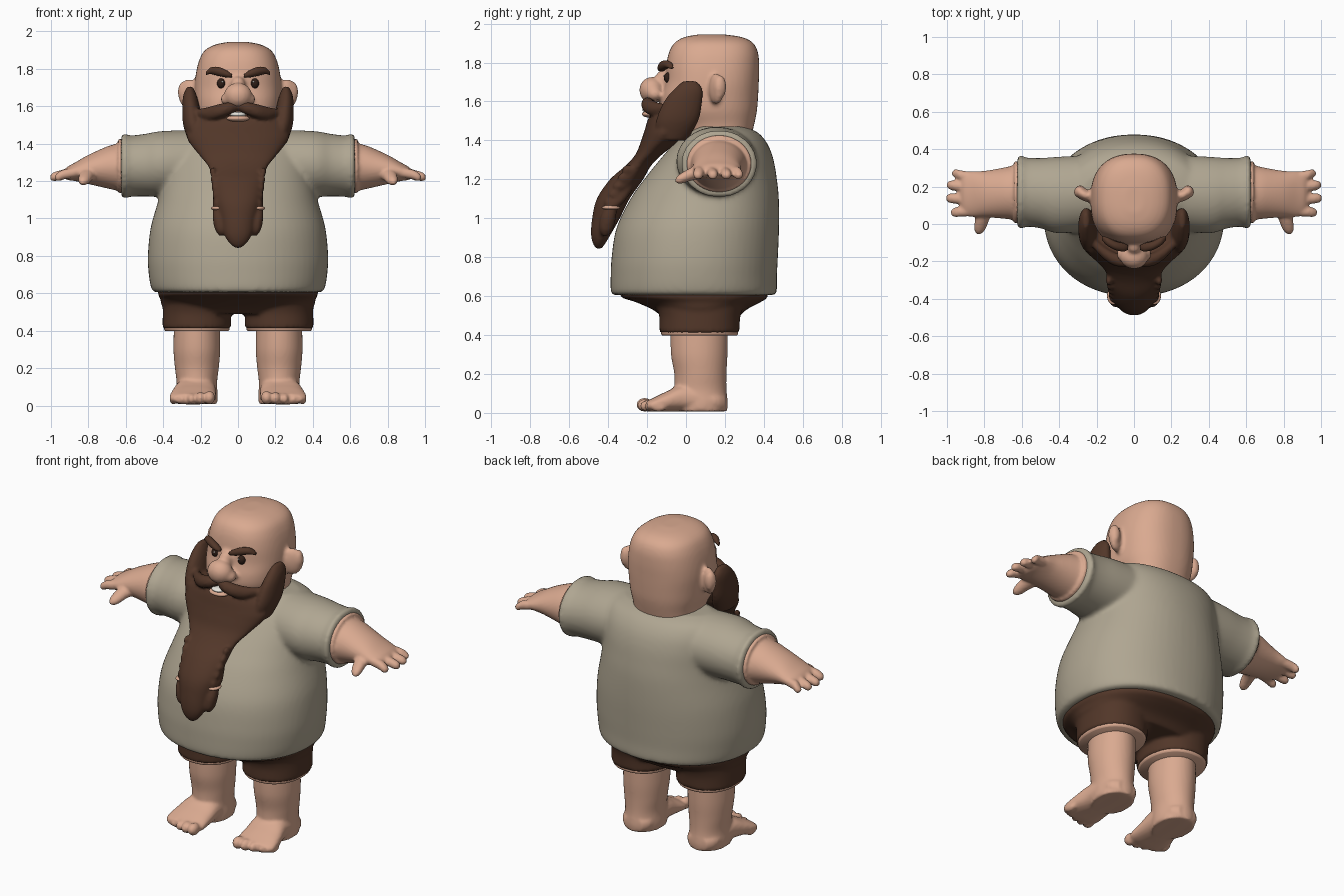
import bpy, bmesh, math
from mathutils import Matrix, Vector


def material(name, rgb):
    m = bpy.data.materials.new(name)
    m.diffuse_color = (*rgb, 1)
    return m


SKIN = material("skin", (0.70, 0.40, 0.28))
CLOTH = material("shirt_cloth", (0.43, 0.38, 0.285))
BROWN = material("dark_brown", (0.085, 0.038, 0.022))
EYE = material("eye_dark", (0.03, 0.014, 0.009))
WHITE = material("tooth_white", (0.8, 0.78, 0.72))


def resample(rows, steps=5):
    """Smooth interpolation through the control sections."""
    out = []
    p = [rows[0]] + list(rows) + [rows[-1]]
    for i in range(1, len(p) - 2):
        for s in range(steps):
            t = s / steps
            out.append([0.5 * (2 * b + (c - a) * t + (2 * a - 5 * b + 4 * c - d) * t * t
                               + (3 * b - a - 3 * c + d) * t ** 3)
                        for a, b, c, d in zip(p[i - 1], p[i], p[i + 1], p[i + 2])])
    return out + [list(rows[-1])]


def tube(bm, axis, rows, n=2.0, sides=40):
    """Closed loft; rows are (x, y, z, radius_a, radius_b) across the axis."""
    rings = []
    for x, y, z, ra, rb in resample(rows):
        ring = []
        for k in range(sides):
            a = 2 * math.pi * k / sides
            c, s = math.cos(a), math.sin(a)
            u = math.copysign(abs(c) ** (2 / n), c) * max(ra, 0.002)
            v = math.copysign(abs(s) ** (2 / n), s) * max(rb, 0.002)
            off = {"x": (0, u, v), "y": (u, 0, v), "z": (u, v, 0)}[axis]
            ring.append(bm.verts.new((x + off[0], y + off[1], z + off[2])))
        rings.append(ring)
    for r0, r1 in zip(rings, rings[1:]):
        for k in range(sides):
            j = (k + 1) % sides
            bm.faces.new((r0[k], r0[j], r1[j], r1[k]))
    bm.faces.new(rings[0])
    bm.faces.new(rings[-1])


def column(bm, rows, x=0.0, n=2.0):
    """Upright loft; rows are (z, half_width, y_front, y_back)."""
    tube(bm, "z", [(x, (f + b) / 2, z, w, (b - f) / 2) for z, w, f, b in rows], n, 64)


def ball(bm, pos, radii, rot=0.0):
    m = Matrix.Translation(pos) @ Matrix.Rotation(rot, 4, "Z") @ Matrix.Diagonal((*radii, 1))
    bmesh.ops.create_uvsphere(bm, u_segments=24, v_segments=14, radius=1, matrix=m)


def finish(name, bm, mat, voxel=0.0, mirror=False, smooth=4):
    bmesh.ops.recalc_face_normals(bm, faces=bm.faces[:])
    for f in bm.faces:
        f.smooth = True
    me = bpy.data.meshes.new(name)
    bm.to_mesh(me)
    bm.free()
    me.materials.append(mat)
    ob = bpy.data.objects.new(name, me)
    bpy.context.collection.objects.link(ob)
    if voxel:  # fuse the overlapping volumes into one soft skin
        r = ob.modifiers.new("fuse", "REMESH")
        r.mode = "VOXEL"
        r.voxel_size = voxel
        r.use_smooth_shade = True
        s = ob.modifiers.new("soften", "SMOOTH")
        s.factor = 0.5
        s.iterations = smooth
    if mirror:
        m = ob.modifiers.new("mirror", "MIRROR")
        m.use_mirror_merge = False
    return ob


# Shirt: barrel body with short flared sleeves
bm = bmesh.new()
column(bm, [(.605, .45, -.38, .46), (.63, .465, -.387, .467), (.7, .477, -.387, .467),
            (.8, .482, -.382, .472), (.95, .467, -.357, .478), (1.1, .425, -.285, .477),
            (1.2, .402, -.215, .467), (1.3, .39, -.135, .45), (1.38, .375, -.065, .42),
            (1.44, .34, 0, .37), (1.472, .27, .05, .3)], n=2.15)
for s in (-1, 1):
    tube(bm, "x", [(s * x, y, z, a, b) for x, y, z, a, b in (
        (.2, .17, 1.295, .2, .178), (.4, .155, 1.292, .205, .176), (.5, .165, 1.285, .188, .167),
        (.575, .17, 1.28, .185, .164), (.605, .17, 1.28, .197, .174), (.625, .17, 1.28, .188, .168))])
finish("shirt", bm, CLOTH, 0.014, smooth=6)

# Arms with hands, four fingers and a thumb
bm = bmesh.new()
tube(bm, "x", [(.55, .17, 1.28, .165, .145), (.636, .17, 1.28, .165, .145),
               (.642, .168, 1.275, .148, .128), (.7, .165, 1.273, .136, .112),
               (.8, .16, 1.262, .124, .078), (.87, .16, 1.25, .122, .05),
               (.91, .16, 1.242, .108, .036), (.93, .16, 1.238, .08, .02)])
for y0, y1, tip in ((.25, .27, .972), (.195, .208, 1.0), (.13, .138, 1.005), (.07, .062, .98)):
    tube(bm, "x", [(.86, y0, 1.248, .028, .028), (.93, (y0 + y1) / 2, 1.236, .028, .027),
                   (tip - .018, y1, 1.223, .025, .024), (tip, y1, 1.22, .01, .01)], sides=20)
tube(bm, "y", [(.79, .09, 1.245, .05, .04), (.81, .03, 1.228, .04, .034),
               (.825, -.03, 1.203, .03, .026), (.83, -.055, 1.195, .01, .01)], sides=20)
finish("arms", bm, SKIN, 0.009, True, 3)

# Head with ears and nose
bm = bmesh.new()
column(bm, [(1.40, .19, 0, .33), (1.48, .2, -.05, .35), (1.55, .222, -.12, .364),
            (1.62, .23, -.128, .37), (1.70, .232, -.108, .374), (1.78, .224, -.102, .376),
            (1.85, .206, -.088, .37), (1.90, .176, -.06, .345), (1.93, .12, -.01, .29),
            (1.944, .05, .06, .2)], n=2.4)
for s in (-1, 1):
    ball(bm, (s * .262, .155, 1.665), (.062, .032, .08), s * .45)
    ball(bm, (s * .292, .175, 1.675), (.028, .034, .06), s * .45)
    ball(bm, (s * .058, -.16, 1.638), (.034, .04, .034))
ball(bm, (0, -.175, 1.658), (.075, .065, .068))
ball(bm, (0, -.12, 1.71), (.04, .04, .05))
finish("head", bm, SKIN, 0.011, smooth=3)

# Eyes and small glints
bm = bmesh.new()
ball(bm, (.09, -.092, 1.722), (.022, .022, .027))
finish("eyes", bm, EYE, mirror=True)
bm = bmesh.new()
ball(bm, (.083, -.112, 1.731), (.005, .004, .005))
finish("eye_glints", bm, WHITE, mirror=True)

# Bushy eyebrows
bm = bmesh.new()
tube(bm, "x", [(.032, -.125, 1.762, .012, .008), (.055, -.125, 1.771, .022, .018),
               (.1, -.115, 1.785, .024, .024), (.145, -.092, 1.79, .022, .018),
               (.172, -.075, 1.775, .01, .008)], sides=16)
finish("eyebrows", bm, BROWN, mirror=True)

# Beard: jaw mass and long tail, sideburns, moustache, side braids
bm = bmesh.new()
column(bm, [(1.555, .19, -.15, 0), (1.52, .255, -.19, .03), (1.45, .275, -.213, 0),
            (1.40, .256, -.23, -.03), (1.33, .2, -.258, -.12), (1.27, .155, -.31, -.18),
            (1.2, .138, -.39, -.22), (1.1, .122, -.458, -.29), (1.0, .095, -.482, -.34),
            (.92, .076, -.488, -.385), (.87, .048, -.478, -.415), (.842, .015, -.46, -.435)])
for s in (-1, 1):
    tube(bm, "z", [(s * x, y, z, a, b) for x, y, z, a, b in (
        (.21, -.075, 1.4, .05, .08), (.238, -.045, 1.5, .055, .108), (.252, -.015, 1.6, .046, .098),
        (.257, .012, 1.665, .034, .072), (.257, .02, 1.705, .014, .035))])
    tube(bm, "x", [(s * x, y, z, a, b) for x, y, z, a, b in (
        (0, -.175, 1.598, .03, .024), (.05, -.195, 1.588, .035, .034), (.11, -.185, 1.572, .036, .038),
        (.17, -.145, 1.56, .036, .034), (.225, -.09, 1.565, .03, .02))], sides=20)
    tube(bm, "z", [(s * x, y, z, a, b) for x, y, z, a, b in (
        (.085, -.3, 1.17, .03, .04), (.103, -.355, 1.09, .033, .042), (.108, -.385, 1.05, .026, .034),
        (.103, -.4, 1.0, .032, .04), (.095, -.41, .94, .028, .034), (.09, -.415, .905, .008, .01))],
        sides=20)
    for i in range(5):  # wavy tufts along the tail edges
        t = i / 4
        ball(bm, (s * (.135 - .02 * t), -.3 - .09 * t, 1.25 - .17 * t), (.016, .03, .024))
finish("beard", bm, BROWN, 0.01, smooth=3)

# Braid bands
bm = bmesh.new()
ball(bm, (.11, -.385, 1.055), (.034, .046, .013))
finish("braid_bands", bm, SKIN, mirror=True)

# Mouth: lower lip and teeth
bm = bmesh.new()
ball(bm, (0, -.185, 1.535), (.062, .042, .018))
finish("lower_lip", bm, SKIN)
bm = bmesh.new()
ball(bm, (0, -.19, 1.556), (.042, .034, .014))
finish("teeth", bm, WHITE)

# Shorts: seat and two legs
bm = bmesh.new()
column(bm, [(.66, .42, -.33, .41), (.598, .428, -.335, .42), (.57, .415, -.26, .385),
            (.53, .405, -.17, .31), (.49, .36, -.12, .27)], n=2.3)
for s in (-1, 1):
    column(bm, [(.56, .18, -.16, .3), (.5, .182, -.138, .28), (.44, .183, -.136, .275),
                (.41, .183, -.136, .275)], x=s * .22, n=2.2)
finish("shorts", bm, BROWN, 0.012, smooth=3)

# Skin-coloured rims filling the leg openings
bm = bmesh.new()
column(bm, [(.44, .172, -.125, .264), (.41, .175, -.128, .268), (.398, .168, -.122, .262)],
       x=.22, n=2.2)
finish("short_rims", bm, SKIN, mirror=True)

# Legs with feet and toes
bm = bmesh.new()
column(bm, [(.43, .122, -.08, .215), (.3, .125, -.077, .213), (.2, .117, -.06, .208),
            (.12, .108, -.06, .208), (.05, .112, -.06, .215), (.008, .108, -.06, .21)], x=.22)
tube(bm, "y", [(.22, .205, .05, .06, .042), (.222, .15, .06, .1, .054), (.227, 0, .078, .108, .072),
               (.238, -.1, .058, .12, .052), (.242, -.17, .041, .124, .035),
               (.242, -.2, .036, .1, .026)], n=2.4)
for i in range(5):
    r = .036 - .003 * i
    ball(bm, (.153 + .048 * i, -.213 + .009 * i * i * .5, .006 + r), (r * .85, .042, r))
finish("legs", bm, SKIN, 0.01, True, 3)
